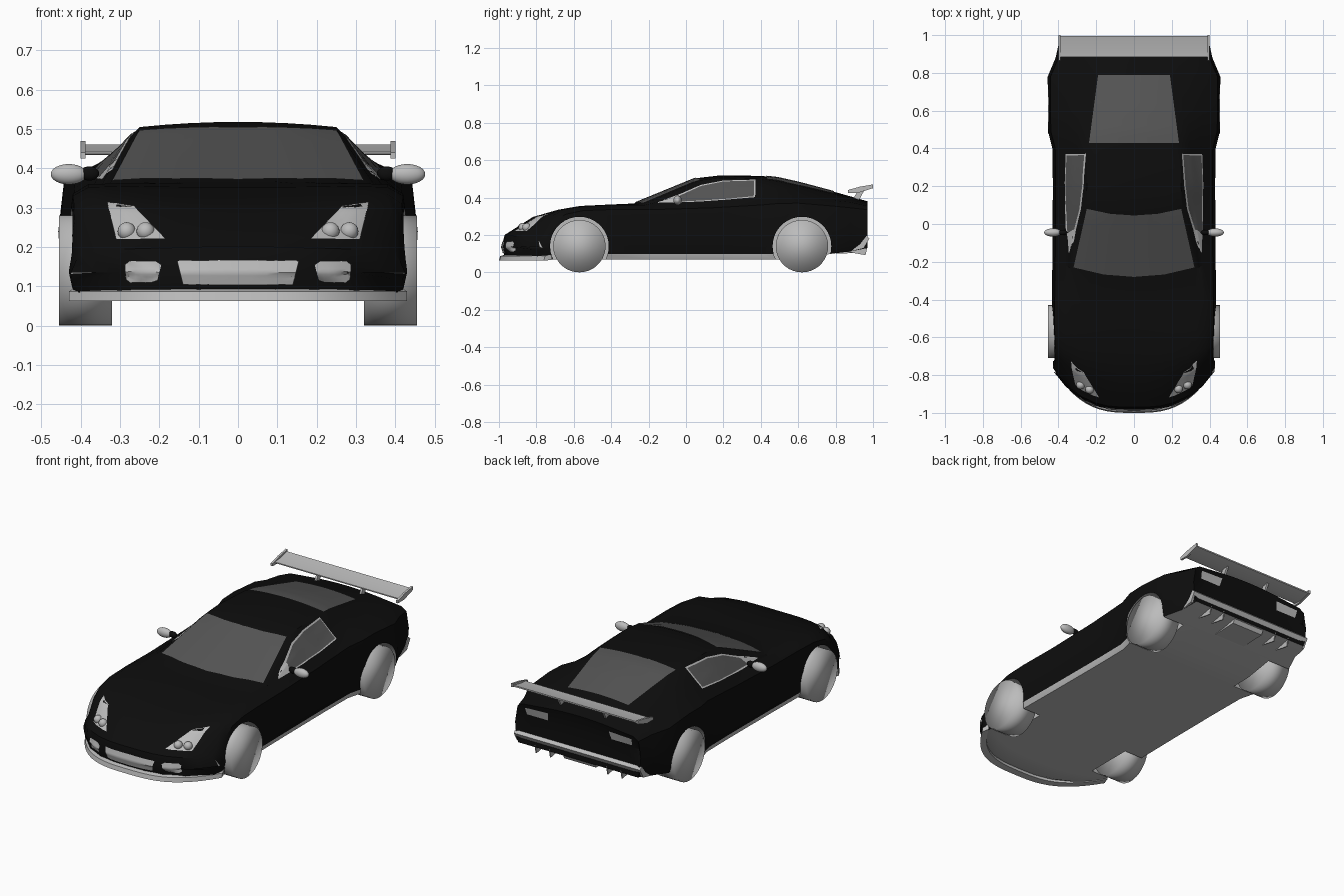
import bpy, bmesh, math
from mathutils import Vector
from mathutils.bvhtree import BVHTree

if "Cube" in bpy.data.objects:
    bpy.data.objects.remove(bpy.data.objects["Cube"])


def material(name, grey):
    m = bpy.data.materials.new(name)
    m.use_nodes = True
    colour = (grey, grey, grey, 1)
    m.diffuse_color = colour
    m.node_tree.nodes["Principled BSDF"].inputs["Base Color"].default_value = colour
    return m


PAINT = material("black paint", 0.004)
TRIM = material("light grey trim", 0.5)
GLASS = material("dark grey glass", 0.09)


def activate(obj):
    bpy.ops.object.select_all(action='DESELECT')
    obj.select_set(True)
    bpy.context.view_layer.objects.active = obj


def smooth(obj, degrees=35):
    activate(obj)
    bpy.ops.object.shade_smooth_by_angle(angle=math.radians(degrees))


def finish(bm, name, *mats):
    mesh = bpy.data.meshes.new(name)
    bm.to_mesh(mesh)
    bm.free()
    for m in mats:
        mesh.materials.append(m)
    obj = bpy.data.objects.new(name, mesh)
    bpy.context.collection.objects.link(obj)
    return obj


def loft(rings, caps=True):
    """Skin a row of closed rings with quads."""
    bm = bmesh.new()
    rows = [[bm.verts.new(p) for p in ring] for ring in rings]
    n = len(rows[0])
    for a, b in zip(rows, rows[1:]):
        for i in range(n):
            j = (i + 1) % n
            bm.faces.new((a[i], a[j], b[j], b[i]))
    if caps:
        bm.faces.new(rows[0])
        bm.faces.new(rows[-1])
    bmesh.ops.remove_doubles(bm, verts=bm.verts, dist=0.0001)
    bmesh.ops.recalc_face_normals(bm, faces=bm.faces)
    return bm


def prism(name, profile, x0, x1, mat):
    """Extrude a side-on (y, z) profile across x."""
    bm = loft([[(x, y, z) for y, z in profile] for x in (x0, x1)])
    obj = finish(bm, name, mat)
    smooth(obj)
    return obj


def ball(name, centre, radii, mat):
    bpy.ops.mesh.primitive_uv_sphere_add(segments=20, ring_count=12, radius=1, location=centre)
    obj = bpy.context.object
    obj.name = name
    obj.scale = radii
    obj.data.materials.append(mat)
    bpy.ops.object.shade_smooth()


def wheel_cylinder(name, radius, x, y, width, mat):
    bpy.ops.mesh.primitive_cylinder_add(vertices=36, radius=radius, depth=width,
                                        location=(x, y, 0.14), rotation=(0, math.pi / 2, 0))
    obj = bpy.context.object
    obj.name = name
    obj.data.materials.append(mat)
    return obj


# Body stations: y, bow, half width, floor height, shoulder height
lower = [
    (-.97, .21, .425, .085, .17), (-.93, .20, .43, .07, .19), (-.82, .13, .43, .068, .27),
    (-.70, .06, .432, .068, .31), (-.57, .02, .435, .068, .33), (-.42, 0, .435, .068, .335),
    (-.28, .1, .432, .068, .335), (.05, .1, .43, .068, .345), (.18, .05, .43, .068, .35),
    (.40, 0, .432, .068, .36), (.49, 0, .455, .068, .368), (.6, 0, .457, .07, .37),
    (.78, 0, .457, .1, .355), (.88, 0, .415, .112, .345), (.97, 0, .395, .13, .335)]
# Matching upper part: cabin base x, z, roof edge x, z, centre height
upper = [
    (.40, .185, .28, .195, .20), (.40, .205, .28, .22, .225), (.39, .295, .30, .305, .295),
    (.38, .335, .28, .335, .325), (.38, .352, .28, .355, .352), (.38, .36, .28, .362, .362),
    (.365, .36, .325, .362, .368), (.355, .385, .255, .492, .503), (.355, .395, .25, .505, .518),
    (.35, .41, .245, .50, .516), (.355, .412, .238, .487, .506), (.36, .41, .225, .462, .482),
    (.37, .385, .20, .42, .434), (.36, .375, .20, .40, .406), (.35, .355, .20, .37, .38)]


def ring_from_half(half, y, bow):
    full = half + [(-x, z) for x, z in half[-2:0:-1]]
    return [(x, y + bow * abs(x / .43) ** 3, z) for x, z in full]


def section(low, up):
    y, bow, w, floor, shoulder = low
    wg, zg, wr, zr, top = up
    half = [((w - .02) * k / 4, floor) for k in range(5)]
    half += [(w - .008, floor + .03), (w, floor * .45 + shoulder * .55), (w - .015, shoulder),
             (wg, zg), ((wg + wr) / 2, (zg + zr) / 2)]
    half += [(wr * k / 4, top + (zr - top) * (k / 4) ** 2) for k in range(4, -1, -1)]
    return ring_from_half(half, y, bow)


def closing_line(y, bow, w, z):
    """A section pinched flat, which closes the nose or tail."""
    return ring_from_half([(w * min(i, 14 - i) / 7, z) for i in range(15)], y, bow)


rings = [closing_line(-.985, .21, .425, .135)]
rings += [section(a, b) for a, b in zip(lower, upper)]
rings.append(closing_line(.947, 0, .39, .28))
bm = loft(rings, caps=False)
bmesh.ops.dissolve_degenerate(bm, edges=bm.edges, dist=0.0001)
bm.normal_update()
for f in bm.faces:
    c = f.calc_center_median()
    if f.normal.z < -.6 or (c.z < .1 and abs(c.y) < .52):
        f.material_index = 1
skin = BVHTree.FromBMesh(bm)
body = finish(bm, "body", PAINT, TRIM)

# Wheels and their arches
for end, y in (("front", -.57), ("rear", .62)):
    for side, s in (("left", 1), ("right", -1)):
        cutter = wheel_cylinder("arch_cutter", .157, s * .45, y, .3, TRIM)
        cutter.hide_render = True
        mod = body.modifiers.new("arch", 'BOOLEAN')
        mod.operation = 'DIFFERENCE'
        mod.solver = 'EXACT'
        mod.material_mode = 'TRANSFER'
        mod.object = cutter
        activate(body)
        bpy.ops.object.modifier_apply(modifier=mod.name)
        bpy.data.objects.remove(cutter)
        wheel_cylinder(f"{end}_{side}_wheel", .14, s * .388, y, .135, TRIM)
        bpy.ops.object.shade_smooth()
smooth(body)

# Where a patch is projected from: start point and direction
VIEWS = {
    "top": lambda a, b, s: (Vector((a * s, b, 2)), Vector((0, 0, -1))),
    "front": lambda a, b, s: (Vector((a * s, -2, b)), Vector((0, 1, 0))),
    "back": lambda a, b, s: (Vector((a * s, 2, b)), Vector((0, -1, 0))),
    "side": lambda a, b, s: (Vector((2 * s, a, b)), Vector((-s, 0, 0)))}


def project(view, a, b, s, lift):
    start, way = VIEWS[view](a, b, s)
    hit = skin.ray_cast(start, way)[0] or skin.find_nearest(start)[0]
    return hit - way * lift


def resample(line, n):
    return [Vector(p).lerp(Vector(q), k / n) for p, q in zip(line, line[1:])
            for k in range(n)] + [Vector(line[-1])]


def patch(name, low, high, view, mat, lift=.004, sides=(1, -1), n=4, rows=8):
    """Lay a thin plate on the body between two outline edges."""
    for s in sides:
        bm = bmesh.new()
        edges = list(zip(resample(low, n), resample(high, n)))
        grid = [[bm.verts.new(project(view, *p.lerp(q, r / rows), s, lift)) for p, q in edges]
                for r in range(rows + 1)]
        for a, b in zip(grid, grid[1:]):
            for i in range(len(a) - 1):
                bm.faces.new((a[i], a[i + 1], b[i + 1], b[i]))
        bm.normal_update()
        way = VIEWS[view](0, 0, s)[1]
        if sum(f.normal.dot(way) for f in bm.faces) > 0:
            bmesh.ops.reverse_faces(bm, faces=bm.faces)
        label = name if len(sides) == 1 else ("left_" if s > 0 else "right_") + name
        smooth(finish(bm, label, mat))


# Glass
span = [-1, -.5, 0, .5, 1]
patch("windscreen", [(.32 * t, -.28 + .05 * t * t) for t in span],
      [(.25 * t, .045 + .035 * t * t) for t in span], "top", GLASS, sides=(1,))
patch("rear_window", [(-.238, .43), (0, .43), (.238, .43)],
      [(-.19, .79), (0, .79), (.19, .79)], "top", GLASS, sides=(1,), rows=12)
patch("side_window_frame", [(-.15, .372), (-.04, .374), (.08, .379), (.22, .389), (.37, .402)],
      [(-.15, .376), (-.03, .42), (.08, .468), (.2, .491), (.372, .496)], "side", TRIM, .003)
patch("side_window", [(-.05, .378), (.08, .384), (.22, .394), (.362, .407)],
      [(-.03, .412), (.08, .462), (.2, .486), (.365, .491)], "side", GLASS, .006)

# Lamps and front openings
patch("headlight", [(.185, .222), (.31, .22)], [(.265, .305), (.333, .315)], "front", TRIM)
patch("tail_light", [(.2, .295), (.33, .295)], [(.19, .342), (.335, .336)], "back", TRIM)
patch("grille", [(-.14, .105), (0, .103), (.14, .105)],
      [(-.155, .165), (0, .167), (.155, .165)], "front", TRIM, sides=(1,))
patch("side_intake", [(.205, .115), (.22, .11), (.275, .11), (.285, .118)],
      [(.195, .155), (.21, .165), (.275, .165), (.288, .155)], "front", TRIM)
for s in (1, -1):
    for x in (.235, .283):
        ball("headlight_bulb", project("front", x, .24, s, 0), (.023, .023, .023), TRIM)

# Front splitter following the nose curve
lip = []
for k in range(-12, 13):
    t = k / 12
    x, y = .43 * t, -1 + .24 * abs(t) ** 3
    lip.append([(x, y, .063), (x, y + .006, .087), (x * .97, y + .04, .096), (x * .97, y + .04, .066)])
smooth(finish(loft(lip), "front_splitter", TRIM))

# Rear bumper and diffuser fins
prism("rear_bumper", [(.88, .112), (.95, .128), (.98, .18), (.965, .195), (.93, .15)], -.397, .397, TRIM)
prism("diffuser", [(.8, .1), (.95, .105), (.965, .135), (.8, .12)], -.1, .1, TRIM)
for x in (-.27, -.18, .18, .27):
    prism("diffuser_fin", [(.85, .112), (.96, .092), (.97, .14), (.85, .13)], x - .003, x + .003, TRIM)

# Rear wing
prism("wing_blade", [(.885, .436), (.93, .434), (.995, .452), (.995, .46), (.93, .446), (.885, .442)],
      -.392, .392, TRIM)
for s in (1, -1):
    prism("wing_end_plate", [(.865, .425), (.92, .425), (1, .45), (1, .47), (.93, .458), (.865, .44)],
          s * .388, s * .4, TRIM)
    prism("wing_strut", [(.89, .385), (.925, .385), (.955, .442), (.92, .44)],
          s * .135, s * .147, TRIM)

# Door mirrors
for s in (1, -1):
    ball("mirror_arm", (s * .378, -.045, .387), (.025, .014, .018), PAINT)
    ball("mirror", (s * .43, -.045, .385), (.046, .022, .026), TRIM)
